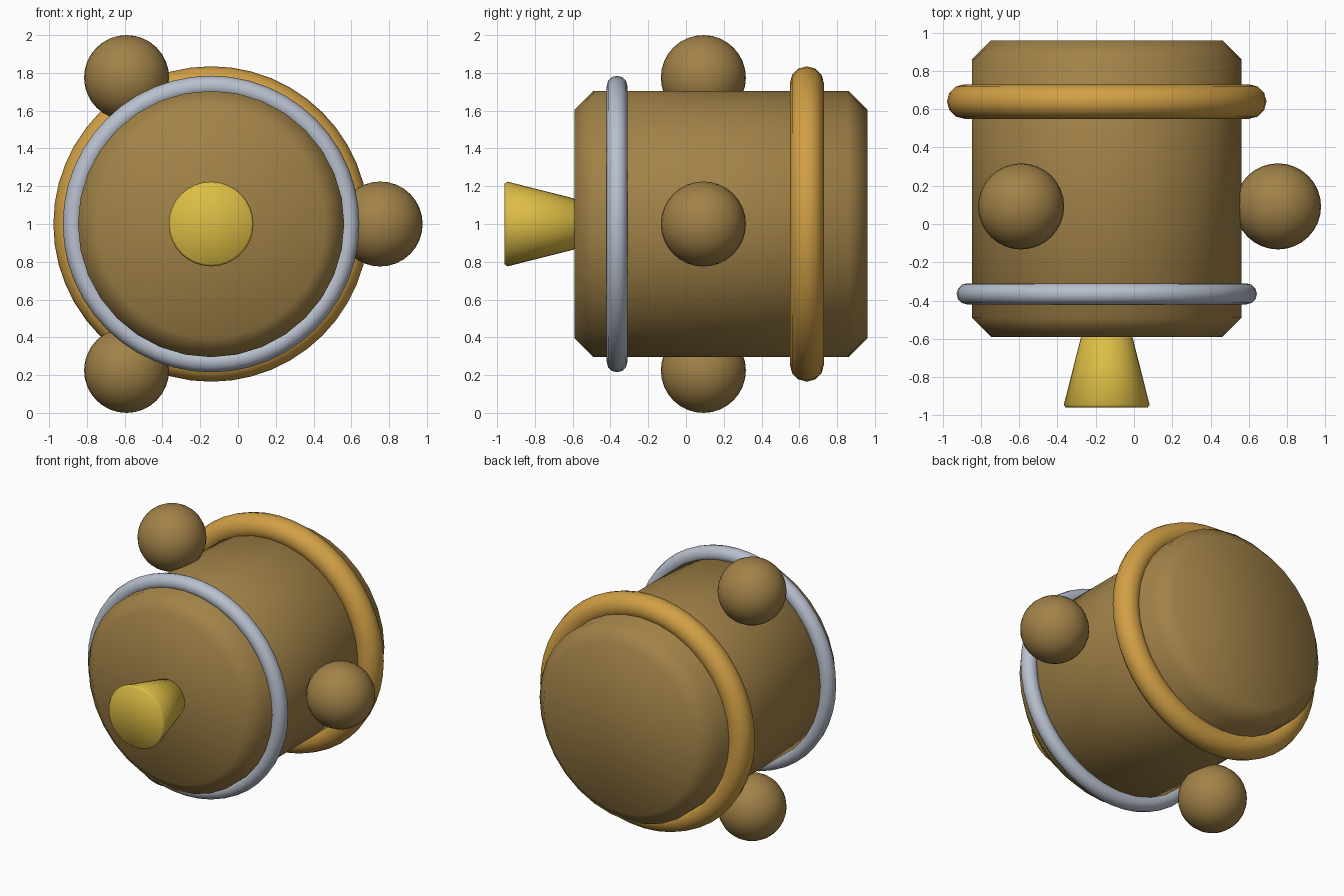
import bpy
from math import radians, sin, cos, tau

if "Cube" in bpy.data.objects:
    bpy.data.objects.remove(bpy.data.objects["Cube"])

CX, CZ = -0.1425, 1.0          # long axis of the model, running along y
ALONG_Y = (radians(-90), 0, 0)


def material(name, rgb):
    m = bpy.data.materials.new(name)
    m.diffuse_color = (*rgb, 1)
    m.use_nodes = True
    m.node_tree.nodes["Principled BSDF"].inputs["Base Color"].default_value = m.diffuse_color
    return m


BRONZE = material("bronze", (0.36, 0.225, 0.065))
ORANGE = material("orange", (0.64, 0.35, 0.06))
GOLD = material("gold", (0.72, 0.51, 0.06))
SILVER = material("silver", (0.48, 0.53, 0.62))


def finish(name, mat, bevel=0, angle=50):
    ob = bpy.context.object
    ob.name = name
    ob.data.materials.append(mat)
    if bevel:
        mod = ob.modifiers.new("bevel", 'BEVEL')
        mod.width = bevel
        mod.segments = 1
        mod.limit_method = 'ANGLE'
        mod.angle_limit = radians(40)
        bpy.ops.object.modifier_apply(modifier=mod.name)
    bpy.ops.object.shade_smooth_by_angle(angle=radians(angle))
    return ob


def drum(name, mat, y0, y1, r0, r1, bevel, angle):
    bpy.ops.mesh.primitive_cone_add(
        vertices=32, radius1=r0, radius2=r1, depth=y1 - y0,
        location=(CX, (y0 + y1) / 2, CZ), rotation=ALONG_Y)
    return finish(name, mat, bevel, angle)


def ring(name, mat, y, major, minor):
    bpy.ops.mesh.primitive_torus_add(
        major_segments=48, minor_segments=12, major_radius=major,
        minor_radius=minor, location=(CX, y, CZ), rotation=ALONG_Y)
    return finish(name, mat)


# main barrel with chamfered ends
drum("body", BRONZE, -0.59, 0.96, 0.705, 0.705, 0.1, 50)

# flared nozzle on the front
drum("nozzle", GOLD, -0.96, -0.58, 0.228, 0.132, 0.015, 65)

# bands around the barrel
ring("front_band", SILVER, -0.365, 0.73, 0.055)
ring("rear_band", ORANGE, 0.64, 0.745, 0.09)

# three balls spaced evenly around the barrel
for i in range(3):
    a = tau * i / 3
    bpy.ops.mesh.primitive_uv_sphere_add(
        segments=32, ring_count=16, radius=0.225,
        location=(CX + 0.895 * cos(a), 0.092, CZ + 0.895 * sin(a)))
    finish(f"ball_{i + 1}", BRONZE)
